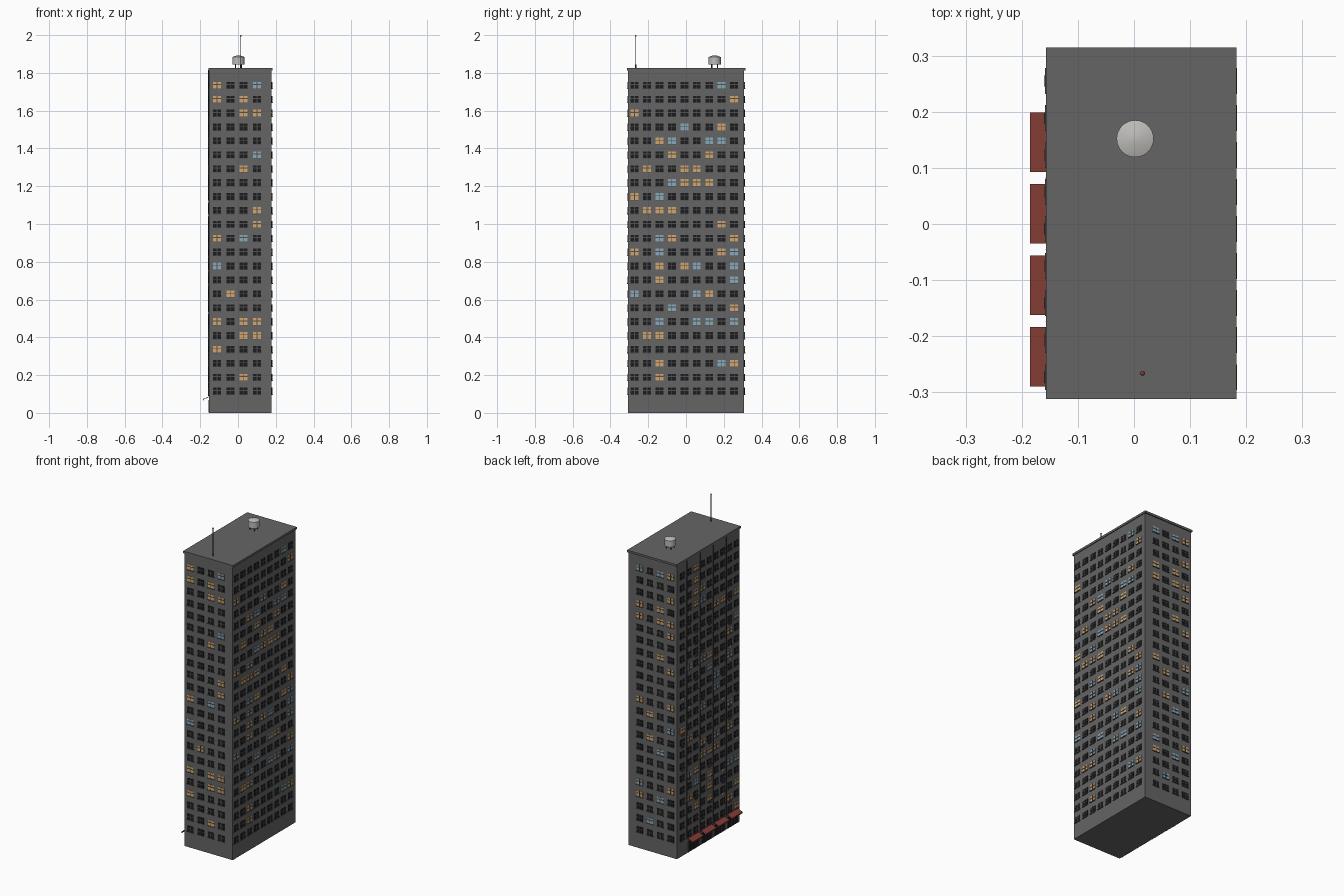
import bpy, bmesh, math, random
from mathutils import Matrix, Vector

random.seed(4)
if "Cube" in bpy.data.objects:
    bpy.data.objects.remove(bpy.data.objects["Cube"], do_unlink=True)


def material(name, rgb):
    m = bpy.data.materials.new(name)
    m.use_nodes = True
    m.diffuse_color = (*rgb, 1)
    m.node_tree.nodes["Principled BSDF"].inputs["Base Color"].default_value = (*rgb, 1)
    return m


CONCRETE = material("concrete grey", (0.13, 0.13, 0.13))
FRAME = material("frame grey", (0.08, 0.08, 0.08))
GLASS = material("dark glass", (0.012, 0.012, 0.014))
WARM = material("warm lit glass", (0.66, 0.38, 0.15))
COOL = material("cool lit glass", (0.25, 0.40, 0.50))
RED = material("awning red", (0.23, 0.045, 0.035))
STEEL = material("dark steel", (0.035, 0.035, 0.035))
PALE = material("pale metal", (0.52, 0.51, 0.49))

# Main dimensions
X0, X1, Y0, Y1 = -0.153, 0.178, -0.306, 0.308
ROOF = 1.826
ROWS, TOP_ROW, FLOOR = 23, 1.734, 0.0736
WIN_W, WIN_H = 0.042, 0.037


def add_box(bm, centre, size, index=0):
    m = Matrix.Translation(centre) @ Matrix.Diagonal((*size, 1))
    for v in bmesh.ops.create_cube(bm, size=1, matrix=m)["verts"]:
        for f in v.link_faces:
            f.material_index = index


def add_rod(bm, x, y, z0, z1, r0, r1=None, sides=12, index=0):
    m = Matrix.Translation((x, y, (z0 + z1) / 2))
    made = bmesh.ops.create_cone(bm, cap_ends=True, segments=sides, radius1=r0,
                                 radius2=r0 if r1 is None else r1, depth=z1 - z0, matrix=m)
    for v in made["verts"]:
        for f in v.link_faces:
            f.material_index = index


def finish(bm, name, mats, smooth=False):
    me = bpy.data.meshes.new(name)
    bm.to_mesh(me)
    bm.free()
    for m in mats:
        me.materials.append(m)
    ob = bpy.data.objects.new(name, me)
    bpy.context.collection.objects.link(ob)
    if smooth:
        bpy.ops.object.select_all(action="DESELECT")
        ob.select_set(True)
        bpy.context.view_layer.objects.active = ob
        bpy.ops.object.shade_smooth_by_angle(angle=math.radians(40))
    return ob


def span_box(name, lo, hi, mat):
    lo, hi = Vector(lo), Vector(hi)
    bm = bmesh.new()
    add_box(bm, (lo + hi) / 2, hi - lo)
    return finish(bm, name, [mat])


# Tower and roof slab
span_box("tower_body", (X0, Y0, 0), (X1, Y1, 1.815), CONCRETE)
span_box("roof_slab", (-0.157, -0.312, 1.813), (0.183, 0.315, ROOF), CONCRETE)

# Lit windows, one word per floor from the top: o warm, b cool
FRONT = """o..b o.o. ..oo .... .... ...b ..o. .... .... ...o ...o o.b. ....
b... .... .o.. .... o.oo ..oo o... .... ..o. ....""".split()
BACK = """ob.b .... o... .o.o oo.o o... .... .o.. o... .... .... o..o ..o.
b... ..o. .b.. .... .... o..b .b.o .... ..b. ....""".split()
RIGHT = """.......b. ........o o........ ....b..o. ..ob..bb. ...o..o.. .o..oo...
...booo.. o.b...... .ooo..... .......o. ..bo....o o.b....ob ..o.ob..b ..o.....b
b....bo.. ...b....o ..b..bb.b .oo...... ......... ..o....bo ..o...... .........""".split()
LEFT = ["".join(random.choices(".ob", (84, 9, 7), k=9)) for _ in range(ROWS)]


def windows(name, pattern, first, pitch, axis, wall, out):
    """axis: wall runs along x (0) or y (1); out: outward sign of the wall."""
    bm = bmesh.new()

    def put(u, z, w, h, depth, index):
        o = wall + out * (depth / 2 - 0.001)
        if axis == 0:
            add_box(bm, (u, o, z), (w, depth, h), index)
        else:
            add_box(bm, (o, u, z), (depth, w, h), index)

    for row, word in enumerate(pattern):
        z = TOP_ROW - row * FLOOR
        for col, key in enumerate(word):
            u = first + col * pitch
            put(u, z, WIN_W, WIN_H, 0.003, ".ob".index(key))
            put(u, z, 0.004, WIN_H, 0.005, 3)
            put(u, z + 0.004, WIN_W, 0.004, 0.005, 3)
            put(u, z - WIN_H / 2, WIN_W + 0.004, 0.003, 0.007, 3)
    finish(bm, name, [GLASS, WARM, COOL, FRAME])


windows("front_windows", FRONT, -0.111, 0.0705, 0, Y0, -1)
windows("back_windows", BACK, -0.111, 0.0705, 0, Y1, 1)
windows("right_windows", RIGHT, -0.273, 0.066, 1, X1, 1)
windows("left_windows", LEFT, -0.273, 0.066, 1, X0, -1)

# Drain pipes and air conditioners on the shop side
bm = bmesh.new()
for y in (-0.174, -0.045, 0.082, 0.21):
    add_rod(bm, X0 - 0.002, y, 0.09, 1.815, 0.0025, sides=8)
finish(bm, "drain_pipes", [STEEL])

bm = bmesh.new()
for row in range(4, ROWS - 1):
    for col in random.sample(range(9), 2):
        z = TOP_ROW - row * FLOOR - 0.027
        add_box(bm, (X0 - 0.003, -0.273 + col * 0.066, z), (0.008, 0.02, 0.012),
                random.choice((0, 0, 1, 2)))
finish(bm, "air_conditioners", [STEEL, PALE, RED])

# Shop fronts with sloping awnings
awnings, shops = bmesh.new(), bmesh.new()
for k in range(4):
    y = 0.146 - k * 0.1276
    slope = Matrix.Translation((-0.168, y, 0.079)) @ Matrix.Rotation(-0.4, 4, "Y")
    bmesh.ops.create_cube(awnings, size=1,
                          matrix=slope @ Matrix.Diagonal((0.036, 0.106, 0.003, 1)))
    add_box(awnings, (-0.1835, y, 0.069), (0.002, 0.106, 0.008))
    add_box(shops, (X0, y, 0.034), (0.004, 0.1, 0.066), 0)
    for side in (-0.05, -0.015, 0.015, 0.05):
        add_box(shops, (X0, y + side, 0.034), (0.008, 0.003, 0.066), 1)
    add_box(shops, (X0, y, 0.055), (0.007, 0.1, 0.003), 1)
finish(awnings, "shop_awnings", [RED])
finish(shops, "shop_fronts", [GLASS, FRAME])

# Water tank on short legs
TX, TY, TR = 0.002, 0.152, 0.032
bm = bmesh.new()
add_rod(bm, TX, TY, 1.844, 1.884, TR, sides=32)
add_rod(bm, TX, TY, 1.884, 1.892, TR + 0.001, 0.01, sides=32)
finish(bm, "water_tank", [PALE], smooth=True)
bm = bmesh.new()
for k in range(4):
    a = math.radians(45 + 90 * k)
    add_rod(bm, TX + 0.022 * math.cos(a), TY + 0.022 * math.sin(a), ROOF, 1.845, 0.003, sides=8)
finish(bm, "tank_legs", [STEEL])

# Antenna with a red beacon
AX, AY = 0.015, -0.266
bm = bmesh.new()
add_rod(bm, AX, AY, ROOF - 0.002, 1.845, 0.0035)
add_rod(bm, AX, AY, 1.84, 1.995, 0.0016)
finish(bm, "antenna_mast", [STEEL], smooth=True)
bm = bmesh.new()
bmesh.ops.create_uvsphere(bm, u_segments=12, v_segments=8, radius=0.0045,
                          matrix=Matrix.Translation((AX, AY, 1.9955)))
finish(bm, "antenna_beacon", [RED], smooth=True)
